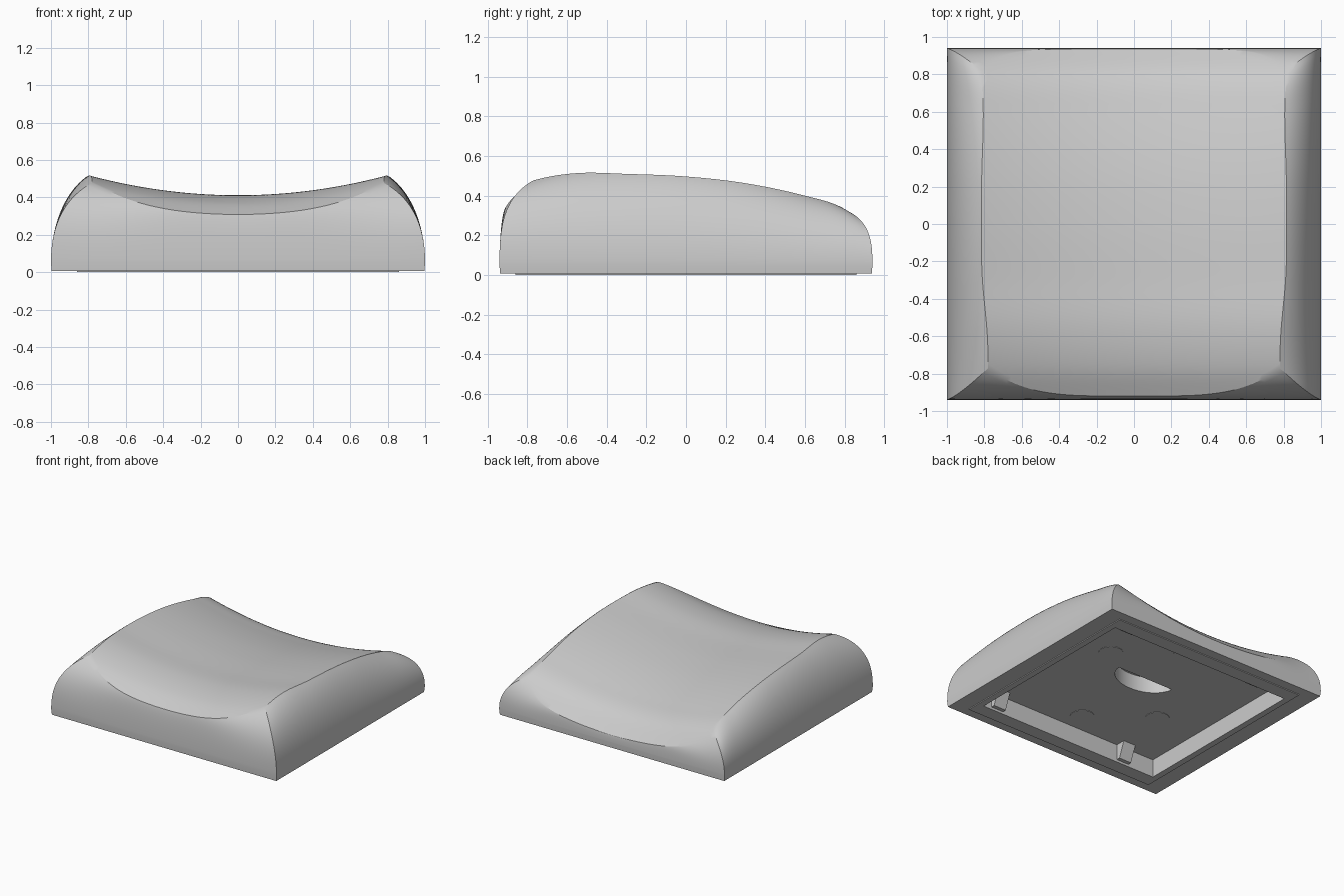
import bpy, bmesh, math

cube = bpy.data.objects.get("Cube")
if cube:
    bpy.data.objects.remove(cube, do_unlink=True)

GREY = (0.6, 0.6, 0.6, 1)
mat = bpy.data.materials.new("light_grey")
mat.use_nodes = True
mat.diffuse_color = GREY
mat.node_tree.nodes["Principled BSDF"].inputs["Base Color"].default_value = GREY

N = 64            # grid divisions of the top
STEPS = 18        # divisions of the rounded walls
HALF_Y = 0.94
BAND = 0.05       # height of the upright band at the foot
ARC = math.radians(65)
CEILING = 0.145

# height of the side ridges along y, and half width between them
RIDGE = [(-0.95, 0.4), (-0.77, 0.477), (-0.55, 0.514), (-0.3, 0.51), (0, 0.497),
         (0.3, 0.463), (0.6, 0.4), (0.8, 0.333), (0.95, 0.2)]
WIDTH = [(-0.95, 0.78), (-0.62, 0.783), (-0.25, 0.813), (0.2, 0.815),
         (0.6, 0.806), (0.95, 0.82)]


def smooth_curve(points, y):
    """Smooth interpolation through the points."""
    def slope(k):
        a, b = points[max(k - 1, 0)], points[min(k + 1, len(points) - 1)]
        return (b[1] - a[1]) / (b[0] - a[0])
    k = max(i for i in range(len(points) - 1) if i == 0 or points[i][0] <= y)
    (y0, z0), (y1, z1) = points[k], points[k + 1]
    h = y1 - y0
    t = (y - y0) / h
    return (z0 * (1 + 2 * t) * (1 - t) ** 2 + slope(k) * h * t * (1 - t) ** 2
            + z1 * t * t * (3 - 2 * t) + slope(k + 1) * h * t * t * (t - 1))


def top_point(u, v):
    """Dished top surface inside the crease outline."""
    front = -0.92 + 0.15 * abs(u) ** 4
    back = 0.936 - 0.116 * abs(u) ** 7
    y = front + (back - front) * (v + 1) / 2
    return u * smooth_curve(WIDTH, y), y, smooth_curve(RIDGE, y) - 0.105 * (1 - u * u)


def finish(bm, name, smooth=True):
    bmesh.ops.recalc_face_normals(bm, faces=bm.faces)
    mesh = bpy.data.meshes.new(name)
    bm.to_mesh(mesh)
    bm.free()
    mesh.materials.append(mat)
    obj = bpy.data.objects.new(name, mesh)
    bpy.context.collection.objects.link(obj)
    if smooth:
        bpy.ops.object.select_all(action='DESELECT')
        bpy.context.view_layer.objects.active = obj
        obj.select_set(True)
        bpy.ops.object.shade_smooth_by_angle(angle=math.radians(24))


def bridge(bm, a, b):
    for i in range(len(a)):
        j = (i + 1) % len(a)
        bm.faces.new((a[i], a[j], b[j], b[i]))


# shell: dished top
bm = bmesh.new()
coords = [2 * i / N - 1 for i in range(N + 1)]
grid = [[bm.verts.new(top_point(u, v)) for v in coords] for u in coords]
for i in range(N):
    for j in range(N):
        bm.faces.new((grid[i][j], grid[i + 1][j], grid[i + 1][j + 1], grid[i][j + 1]))

# shell: rounded walls from the crease down to the foot, fuller at the corners
loop = ([(i, 0) for i in range(N)] + [(N, j) for j in range(N)]
        + [(N - i, N) for i in range(N)] + [(0, N - j) for j in range(N)])
unit = [(coords[i], coords[j]) for i, j in loop]
crease = [grid[i][j] for i, j in loop]
ring = crease
for k in range(STEPS - 1, -1, -1):
    angle = ARC * k / STEPS
    rise = math.sin(angle) / math.sin(ARC)
    round_in = (1 - math.cos(angle)) / (1 - math.cos(ARC))
    new = []
    for (a, b), c in zip(unit, crease):
        bx, by = a, b * HALF_Y
        corner = abs(a * b) ** 3
        lean_x = round_in ** (1 + 0.12 * corner)
        lean_y = round_in ** (1 + 0.4 * corner)
        new.append(bm.verts.new((bx + (c.co.x - bx) * lean_x, by + (c.co.y - by) * lean_y,
                                 BAND + (c.co.z - BAND) * rise)))
    bridge(bm, ring, new)
    ring = new

# underside: foot, stepped rim, shallow cavity
for hx, hy, z in [(0.996, 0.937, 0.007), (0.86, 0.86, 0.007), (0.86, 0.86, 0),
                  (0.81, 0.75, 0), (0.81, 0.75, CEILING)]:
    new = [bm.verts.new((a * hx, b * hy, z)) for a, b in unit]
    bridge(bm, ring, new)
    ring = new

# underside: half-moon pocket in the cavity ceiling
for z in (CEILING, 0.27):
    new = [bm.verts.new((0.25 * a, 0.13 + (b - 1) * 0.09 * math.sqrt(max(0.03, 1 - a * a)), z))
           for a, b in unit]
    bridge(bm, ring, new)
    ring = new
bm.faces.new(ring)
finish(bm, "shell")


# small wedge clips on the cavity walls
def clip(name, x, side):
    bm = bmesh.new()
    bmesh.ops.create_cube(bm, size=1)
    for v in bm.verts:
        low = v.co.z < 0
        inner = v.co.y > 0
        v.co.x = x + v.co.x * 0.11
        v.co.z = 0.02 if low else CEILING
        v.co.y = side * (0.75 - (0.03 if low and inner else 0.08 if inner else 0))
    finish(bm, name, smooth=False)


for side, label in ((-1, "front"), (1, "back")):
    clip(label + "_left_clip", 0.68, side)
    clip(label + "_right_clip", -0.52, side)

# thin round pads on the cavity ceiling
for n, (x, y) in enumerate([(0, -0.59), (0, 0.59), (0.44, 0.26), (-0.44, -0.26)]):
    bm = bmesh.new()
    bmesh.ops.create_cone(bm, cap_ends=True, segments=32, radius1=0.09, radius2=0.09, depth=0.006)
    bmesh.ops.translate(bm, verts=bm.verts, vec=(x, y, CEILING))
    finish(bm, "round_pad_%d" % (n + 1))
